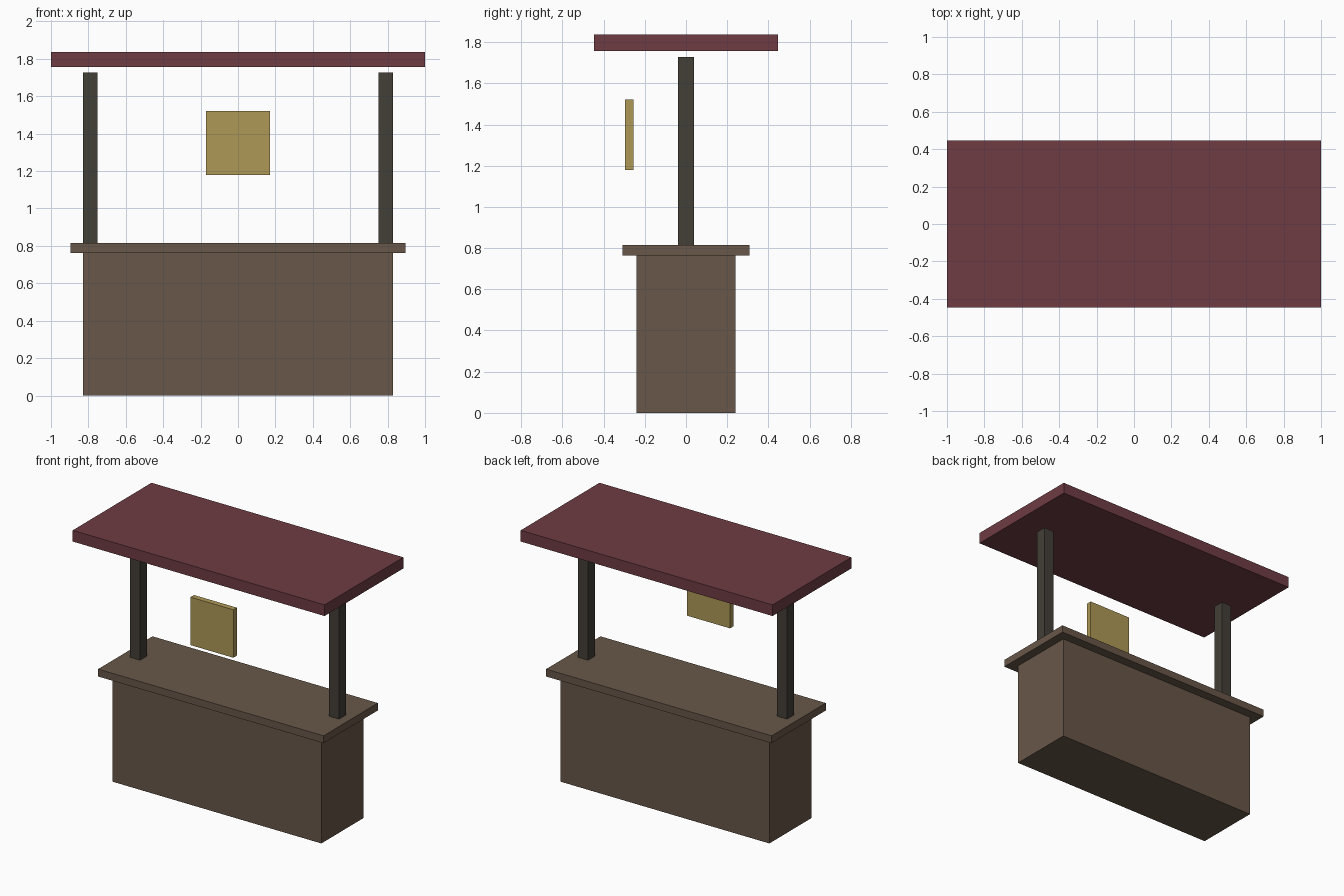
import bpy

if "Cube" in bpy.data.objects:
    bpy.data.objects.remove(bpy.data.objects["Cube"])


def material(name, rgb):
    m = bpy.data.materials.new(name)
    lin = [((c / 255 + 0.055) / 1.055) ** 2.4 for c in rgb]
    m.diffuse_color = (*lin, 1.0)
    m.use_nodes = True
    m.node_tree.nodes["Principled BSDF"].inputs["Base Color"].default_value = m.diffuse_color
    return m


def box(name, x, y, z, mat):
    """Box from (min, max) ranges on each axis."""
    bpy.ops.mesh.primitive_cube_add(
        size=1, location=[(a + b) / 2 for a, b in (x, y, z)])
    ob = bpy.context.object
    ob.name = name
    size = [b - a for a, b in (x, y, z)]
    for v in ob.data.vertices:
        v.co = [c * s for c, s in zip(v.co, size)]
    ob.data.materials.append(mat)
    return ob


wood = material("brown wood", (104, 87, 72))
dark = material("dark post", (67, 62, 55))
red = material("dark red canopy", (110, 60, 67))
gold = material("dull gold", (175, 153, 87))

# Counter body and overhanging top
box("counter_body", (-0.83, 0.83), (-0.24, 0.24), (0, 0.763), wood)
box("counter_top", (-0.895, 0.895), (-0.308, 0.308), (0.763, 0.816), wood)

# Posts, stopping just short of the canopy
for side, cx in (("left", -0.79), ("right", 0.79)):
    box(side + "_post", (cx - 0.04, cx + 0.04), (-0.04, 0.04), (0.816, 1.728), dark)

# Flat canopy
box("canopy", (-1, 1), (-0.447, 0.447), (1.757, 1.837), red)

# Sign plate hanging at the front
box("sign_plate", (-0.17, 0.17), (-0.296, -0.256), (1.178, 1.522), gold)
